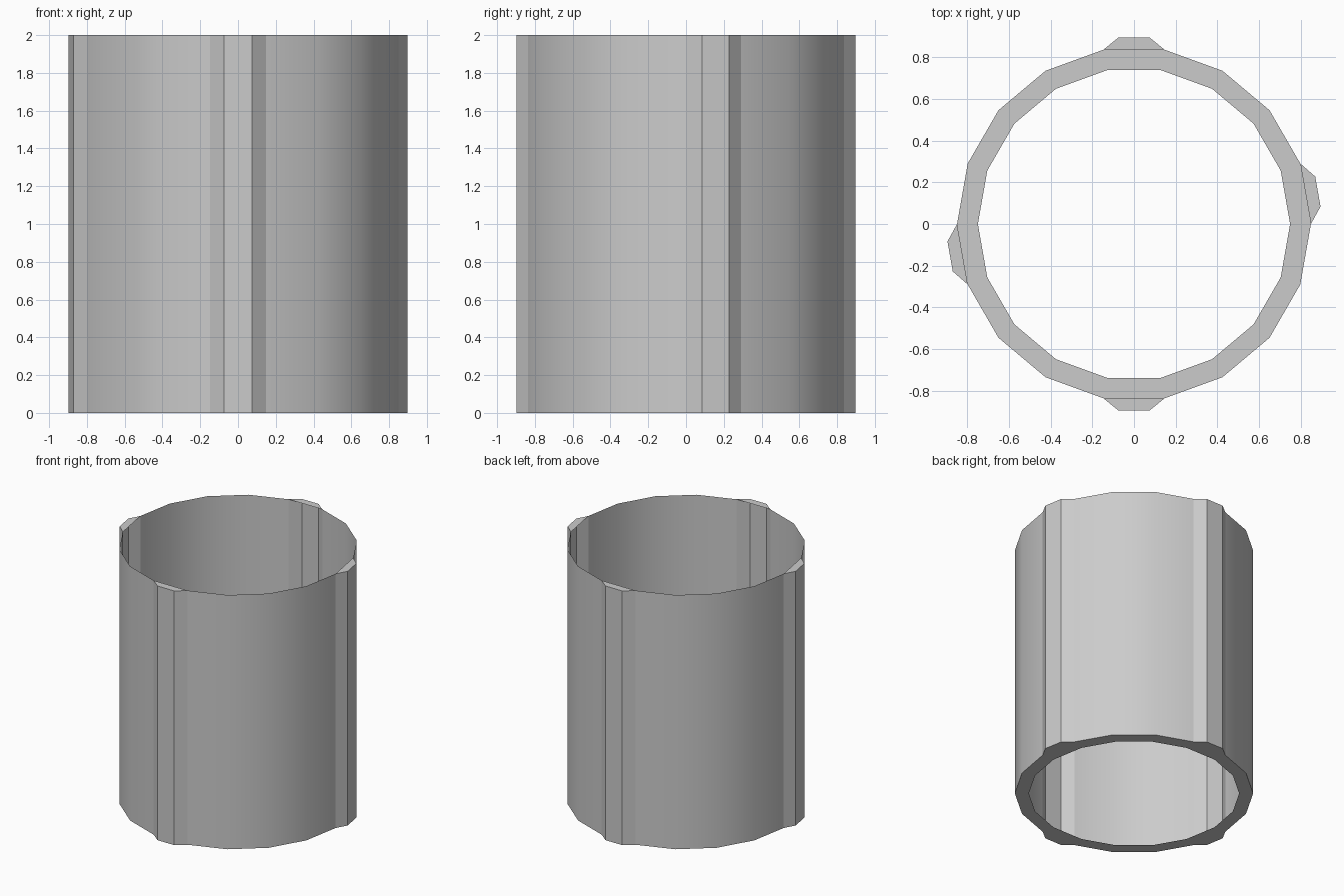
import bpy, bmesh
from math import cos, sin, radians

if "Cube" in bpy.data.objects:
    bpy.data.objects.remove(bpy.data.objects["Cube"])

SIDES, R_OUT, R_IN, HEIGHT = 18, 0.85, 0.75, 2.0
RIDGE_SIDES = (0, 4, 9, 13)          # wall sides carrying a raised ridge
RIDGE_DIST, RIDGE_HALF = 0.897, 0.073


def ring(bm, radius, z):
    step = 360 / SIDES
    return [bm.verts.new((radius * cos(radians(i * step)),
                          radius * sin(radians(i * step)), z)) for i in range(SIDES)]


def ridge_pair(bm, side, z):
    a = radians((side + 0.5) * 360 / SIDES)
    return [bm.verts.new((RIDGE_DIST * cos(a) - t * sin(a),
                          RIDGE_DIST * sin(a) + t * cos(a), z))
            for t in (-RIDGE_HALF, RIDGE_HALF)]


bm = bmesh.new()
low, high = ring(bm, R_OUT, 0), ring(bm, R_OUT, HEIGHT)
inner = ring(bm, R_IN, 0)

for i in range(SIDES):
    j = (i + 1) % SIDES
    # Flat rim at the bottom; the sleeve is open at the top
    bm.faces.new((low[i], inner[i], inner[j], low[j]))
    if i in RIDGE_SIDES:
        # Ridge: two slanted flanks, a flat front and end caps
        b, t = ridge_pair(bm, i, 0), ridge_pair(bm, i, HEIGHT)
        bottom = [low[i], *b, low[j]]
        top = [high[i], *t, high[j]]
        for k in range(3):
            bm.faces.new((bottom[k], bottom[k + 1], top[k + 1], top[k]))
        bm.faces.new(top)
        bm.faces.new(bottom[::-1])
    else:
        # Smooth outer wall
        bm.faces.new((low[i], low[j], high[j], high[i])).smooth = True

mesh = bpy.data.meshes.new("ridged_sleeve")
bm.to_mesh(mesh)
bm.free()
sleeve = bpy.data.objects.new("ridged_sleeve", mesh)
bpy.context.collection.objects.link(sleeve)
